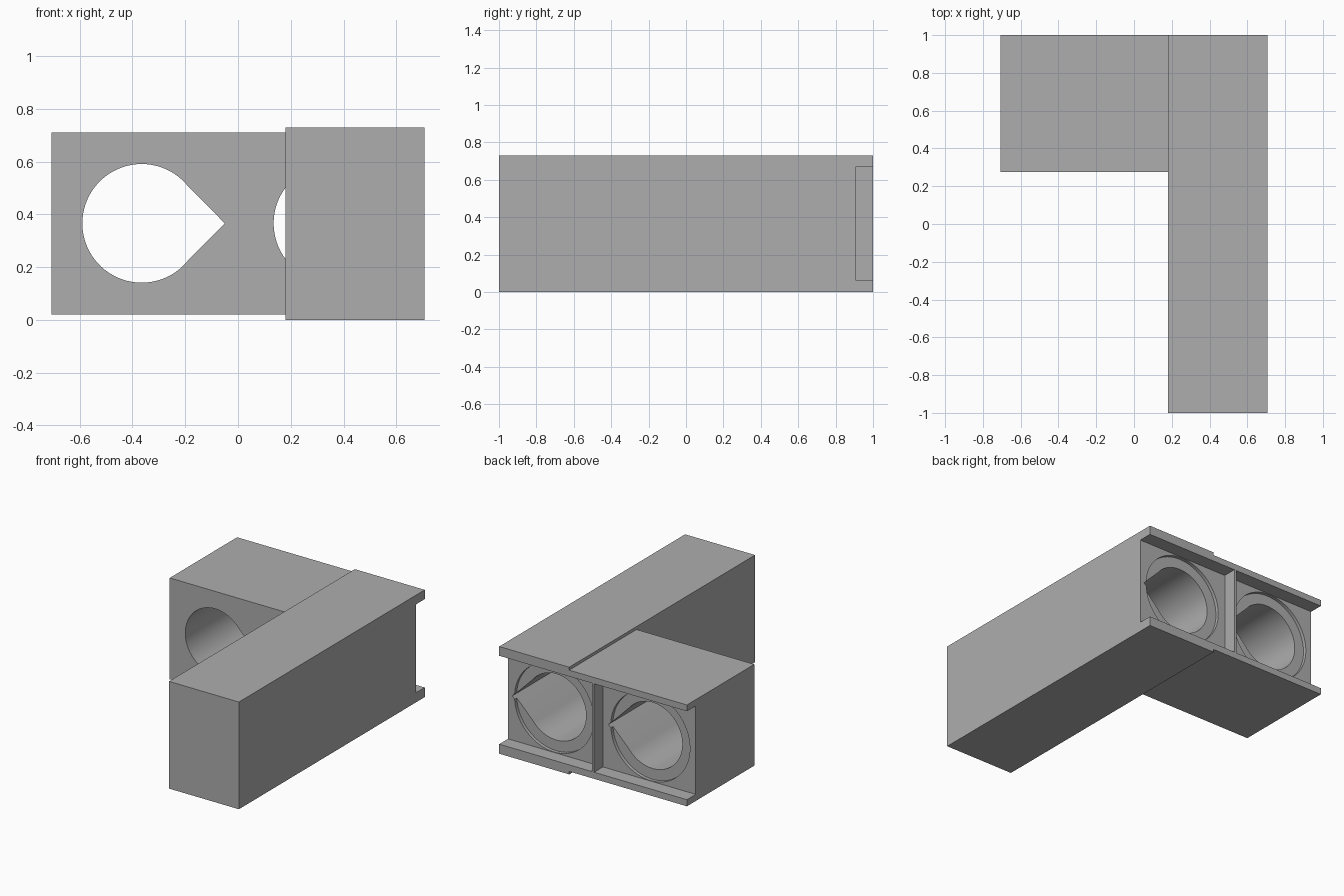
import bpy, bmesh
from math import cos, sin, radians

cube = bpy.data.objects.get("Cube")
if cube:
    bpy.data.objects.remove(cube, do_unlink=True)

grey = bpy.data.materials.new("plain grey")
grey.use_nodes = True
COLOUR = (0.42, 0.42, 0.42, 1)
grey.diffuse_color = COLOUR
grey.node_tree.nodes["Principled BSDF"].inputs["Base Color"].default_value = COLOUR

AXIS_Z = 0.366      # height of both bores
BORE_R = 0.225


def prism(name, outline, y0, y1):
    """Extrude an (x, z) outline from y0 to y1."""
    bm = bmesh.new()
    face = bm.faces.new([bm.verts.new((x, y0, z)) for x, z in outline])
    ext = bmesh.ops.extrude_face_region(bm, geom=[face])
    moved = [v for v in ext["geom"] if isinstance(v, bmesh.types.BMVert)]
    bmesh.ops.translate(bm, verts=moved, vec=(0, y1 - y0, 0))
    bmesh.ops.recalc_face_normals(bm, faces=bm.faces)
    mesh = bpy.data.meshes.new(name)
    bm.to_mesh(mesh)
    bm.free()
    mesh.materials.append(grey)
    obj = bpy.data.objects.new(name, mesh)
    bpy.context.collection.objects.link(obj)
    return obj


def box(name, x0, x1, y0, y1, z0, z1):
    return prism(name, [(x0, z0), (x1, z0), (x1, z1), (x0, z1)], y0, y1)


def arc(cx, radius, start, end, steps):
    angles = [radians(start + (end - start) * i / steps) for i in range(steps + 1)]
    return [(cx + radius * cos(a), AXIS_Z + radius * sin(a)) for a in angles]


def combine(target, tool, operation):
    mod = target.modifiers.new(tool.name, "BOOLEAN")
    mod.operation = operation
    mod.solver = "EXACT"
    mod.object = tool
    bpy.context.view_layer.objects.active = target
    bpy.ops.object.modifier_apply(modifier=mod.name)
    bpy.data.objects.remove(tool, do_unlink=True)


# L-shaped body: long arm plus the slightly lower side block
body = box("bracket_body", 0.18, 0.707, -1, 1, 0, 0.73)
combine(body, box("side_block", -0.707, 0.3, 0.275, 1, 0.02, 0.71), "UNION")

# Back channel, split by a thin divider
for side in (-1, 1):
    x0, x1 = sorted((side * 0.008, side * 0.9))
    combine(body, box("channel_cutter", x0, x1, 0.905, 1.1, 0.065, 0.667), "DIFFERENCE")

# Teardrop bores with shallow round seats around their mouths
for cx, bore_end in ((-0.365, 0.2), (0.36, 0.27)):
    seat = prism("seat_cutter", arc(cx, 0.298, 0, 355, 71), 0.882, 0.95)
    combine(body, seat, "DIFFERENCE")
    outline = arc(cx, BORE_R, 38, 322, 60) + [(cx + 0.315, AXIS_Z)]
    combine(body, prism("bore_cutter", outline, bore_end, 0.95), "DIFFERENCE")

# Smooth the bore walls, keep the edges crisp
bpy.ops.object.select_all(action="DESELECT")
body.select_set(True)
bpy.context.view_layer.objects.active = body
bpy.ops.object.shade_smooth_by_angle(angle=radians(20))
